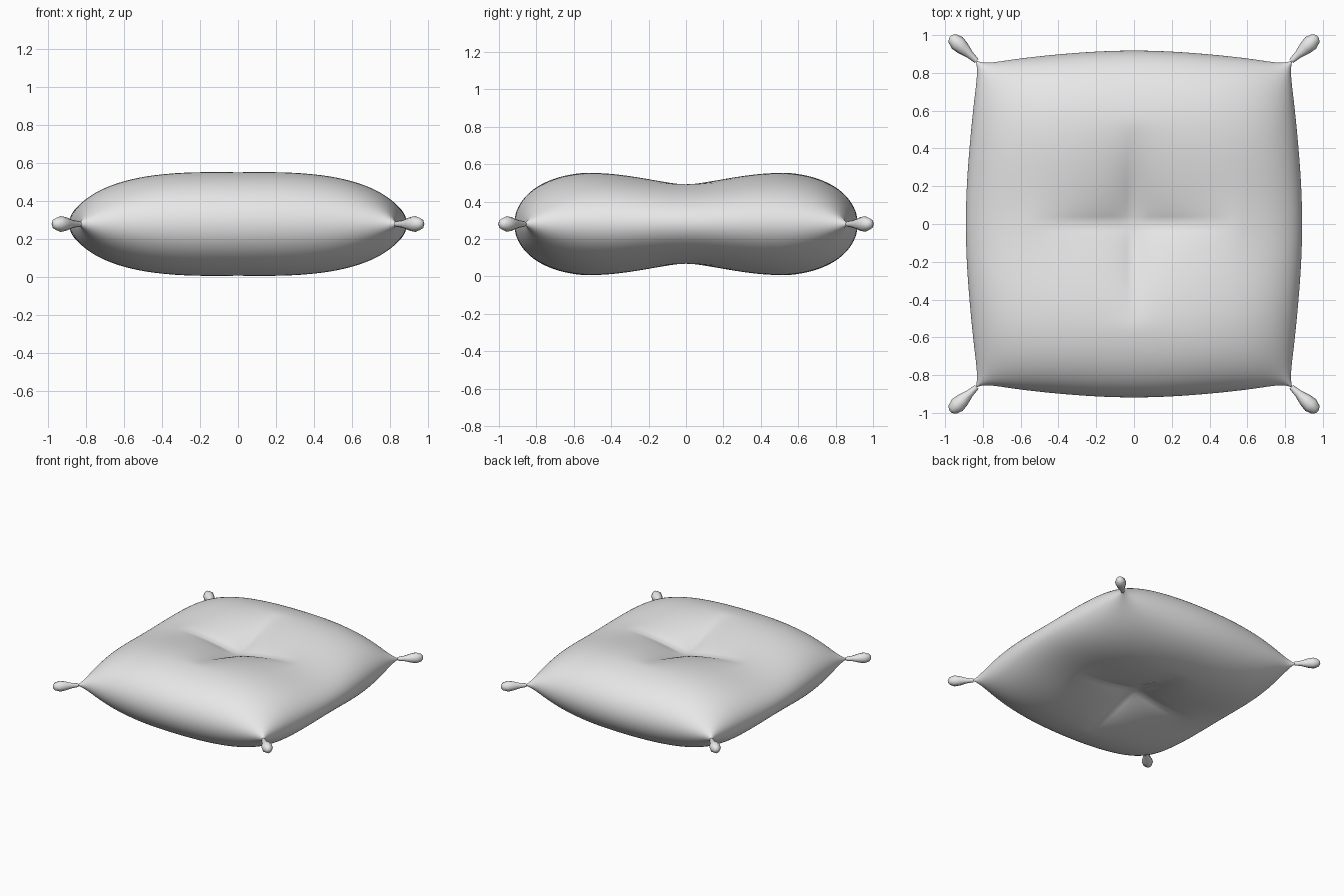
import bpy, bmesh, math
from mathutils import Vector, Matrix

if "Cube" in bpy.data.objects:
    bpy.data.objects.remove(bpy.data.objects["Cube"], do_unlink=True)

MID = 0.28   # height of the seam
N = 72       # grid cells per side

fabric = bpy.data.materials.new("pale grey fabric")
fabric.use_nodes = True
colour = (0.8, 0.8, 0.8, 1)
fabric.diffuse_color = colour
fabric.node_tree.nodes["Principled BSDF"].inputs["Base Color"].default_value = colour


def finish(bm, name, smooth_angle):
    bmesh.ops.recalc_face_normals(bm, faces=bm.faces)
    mesh = bpy.data.meshes.new(name)
    bm.to_mesh(mesh)
    bm.free()
    mesh.materials.append(fabric)
    obj = bpy.data.objects.new(name, mesh)
    bpy.context.collection.objects.link(obj)
    bpy.ops.object.select_all(action='DESELECT')
    obj.select_set(True)
    bpy.context.view_layer.objects.active = obj
    bpy.ops.object.shade_smooth_by_angle(angle=math.radians(smooth_angle))


def bulge(t, pinch):
    """Extra width of a side: full in the middle, drawn in beside the corners."""
    return 0.05 * (1 - t * t) ** 2 - 4 * pinch * t ** 8 * (1 - t ** 8)


def crease(along, across):
    """Valley that fades towards its ends and its sides."""
    return max(0, 1 - abs(along) / 0.54) * math.exp(-abs(across) / 0.11)


def puff(u, v, x, y):
    """Half thickness of the cushion."""
    fx = math.sqrt(max(0, 1 - abs(u) ** 3))
    fy = math.sqrt(max(0, 1 - abs(v) ** 4))
    trough = 0.06 * math.exp(-(y / 0.4) ** 2)
    a, b = crease(x, y), crease(y, x)
    return fx * fy * (0.302 - trough) - 0.095 * (a + b - a * b)


# Cushion: two puffed grids joined along the seam
bm = bmesh.new()
steps = [math.sin(math.pi * (i / N - 0.5)) for i in range(N + 1)]
for side in (1, -1):
    rows = []
    for v in steps:
        row = []
        for u in steps:
            x = u * (0.84 + bulge(v, 0.01))
            y = v * (0.868 + bulge(u, 0.015))
            row.append(bm.verts.new((x, y, MID + side * puff(u, v, x, y))))
        rows.append(row)
    for j in range(N):
        for i in range(N):
            bm.faces.new((rows[j][i], rows[j][i + 1], rows[j + 1][i + 1], rows[j + 1][i]))
bmesh.ops.remove_doubles(bm, verts=bm.verts, dist=0.0002)
finish(bm, "cushion", 180)

# Tassels: eight-sided teardrops pointing out of the corners
PROFILE = [(0, 0.014), (0.05, 0.021), (0.1, 0.036), (0.14, 0.042), (0.175, 0.03), (0.19, 0.012)]
SIDES = 8
for name, sx, sy in (("front_left", 1, -1), ("front_right", -1, -1),
                     ("back_left", 1, 1), ("back_right", -1, 1)):
    bm = bmesh.new()
    axis = Vector((0.73 * sx, 0.68 * sy, 0)).normalized()
    place = Matrix.Translation((0.833 * sx, 0.863 * sy, MID)) @ axis.to_track_quat('Z', 'Y').to_matrix().to_4x4()
    rings = []
    for d, r in PROFILE:
        angles = [math.tau * k / SIDES for k in range(SIDES)]
        rings.append([bm.verts.new(place @ Vector((r * math.cos(a), r * math.sin(a), d))) for a in angles])
    for low, high in zip(rings, rings[1:]):
        for k in range(SIDES):
            n = (k + 1) % SIDES
            bm.faces.new((low[k], low[n], high[n], high[k]))
    bm.faces.new(rings[0])
    bm.faces.new(rings[-1])
    finish(bm, name + "_tassel", 60)
